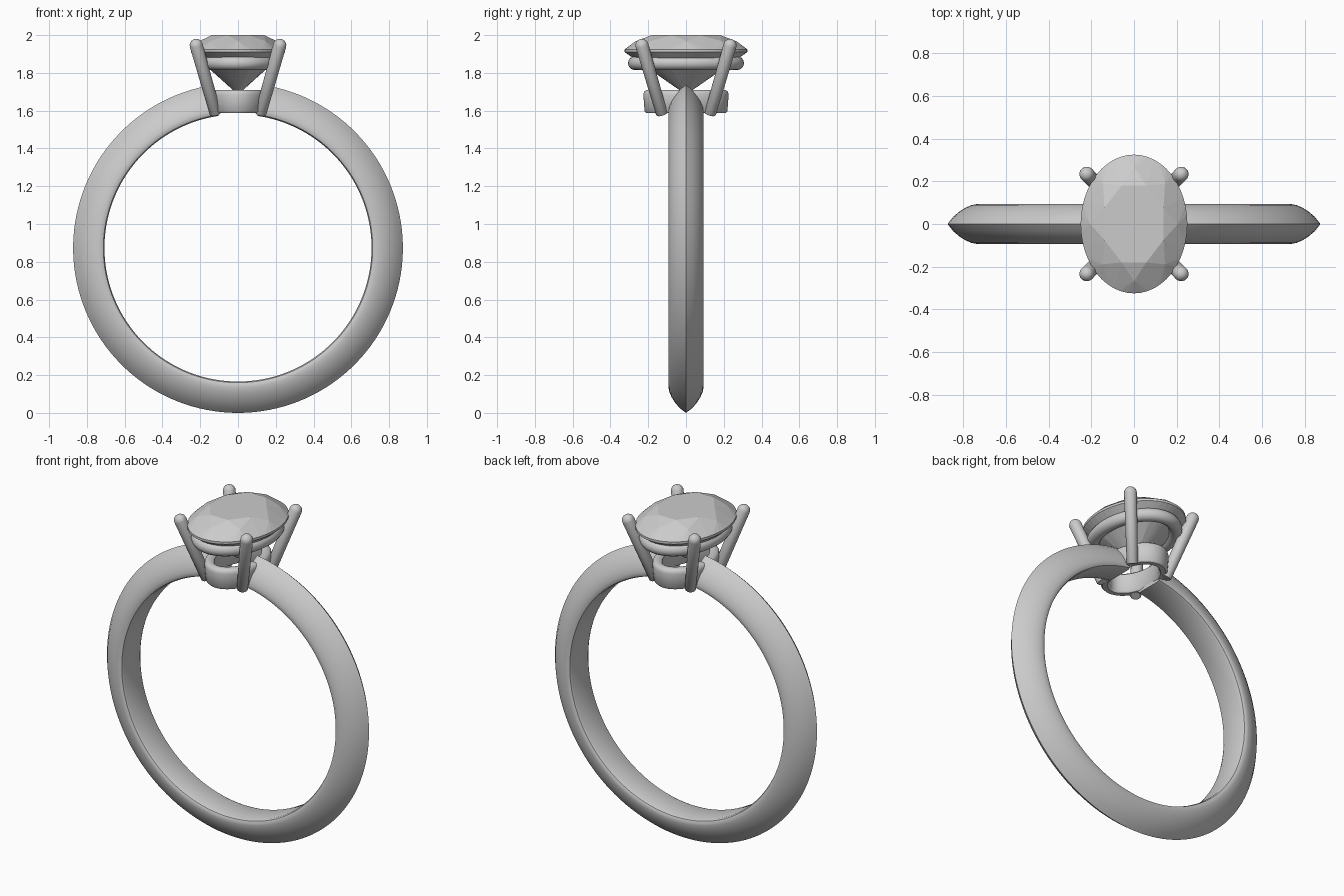
import bpy, bmesh
from math import sin, cos, pi, radians, hypot, asin
from mathutils import Vector

if "Cube" in bpy.data.objects:
    bpy.data.objects.remove(bpy.data.objects["Cube"])

BAND_Z = 0.873      # height of the finger hole centre
BORE = 0.707        # finger hole radius


def finish(name, bm, smooth=True):
    bmesh.ops.recalc_face_normals(bm, faces=bm.faces)
    mesh = bpy.data.meshes.new(name)
    bm.to_mesh(mesh)
    bm.free()
    obj = bpy.data.objects.new(name, mesh)
    bpy.context.collection.objects.link(obj)
    if smooth:
        bpy.ops.object.select_all(action='DESELECT')
        obj.select_set(True)
        bpy.context.view_layer.objects.active = obj
        bpy.ops.object.shade_smooth_by_angle(angle=radians(40))
    return obj


def ring(name, a, b, profile, n, place, arc=None):
    """Sweep a closed (outward, along-axis) profile round an ellipse or an arc of it."""
    bm = bmesh.new()
    start, end = arc or (0, 2 * pi)
    loops = []
    for i in range(n + (1 if arc else 0)):
        t = start + (end - start) * i / n
        nx, ny = b * cos(t), a * sin(t)
        k = hypot(nx, ny)
        loops.append([bm.verts.new(place(a * cos(t) + nx / k * o, b * sin(t) + ny / k * o, h))
                      for o, h in profile])
    m = len(profile)
    for i in range(n):
        p, q = loops[i], loops[(i + 1) % len(loops)]
        for j in range(m):
            bm.faces.new((p[j], p[(j + 1) % m], q[(j + 1) % m], q[j]))
    if arc:
        bm.faces.new(loops[0])
        bm.faces.new(loops[-1])
    return finish(name, bm)


def flat(x, y, h):
    return (x, y, h)


def upright(x, y, h):
    return (x, h, BAND_Z + y)


# Knife-edge band, open where the seat sits
half = [(0, 0.075), (0.006, 0.088), (0.017, 0.093), (0.032, 0.093), (0.055, 0.088),
        (0.083, 0.076), (0.11, 0.059), (0.14, 0.034)]
band_profile = half + [(0.166, 0)] + [(o, -h) for o, h in reversed(half)]
gap = asin(0.115 / 0.79)
ring("band", BORE, BORE, band_profile, 128, upright, (pi / 2 + gap, 2.5 * pi - gap))

# Oval seat collar with softened edges
seat_profile = [(-0.05, 1.60), (-0.04, 1.587), (-0.012, 1.587), (-0.003, 1.597), (0.004, 1.685),
                (0, 1.70), (-0.012, 1.71), (-0.038, 1.71), (-0.05, 1.70)]
ring("seat", 0.155, 0.222, seat_profile, 64, flat)

# Round-wire gallery rail under the stone
wire = [(0.037 * cos(2 * pi * k / 16), 1.852 + 0.037 * sin(2 * pi * k / 16)) for k in range(16)]
ring("gallery_rail", 0.19, 0.27, wire, 64, flat)


# Four leaning prongs with domed tips
def prong(name, sx, sy):
    foot = Vector((sx * 0.118, sy * 0.127, 1.58))
    tip = Vector((sx * 0.221, sy * 0.233, 1.945))
    axis = (tip - foot).normalized()
    turn = axis.to_track_quat('Z', 'Y')
    length = (tip - foot).length
    levels = [(0.026, 0), (0.031, 0.006), (0.035, length)]
    levels += [(0.035 * cos(radians(d)), length + 0.035 * sin(radians(d))) for d in (18, 36, 54, 72, 84)]
    bm = bmesh.new()
    loops = [[bm.verts.new(foot + turn @ Vector((r * cos(2 * pi * k / 20), r * sin(2 * pi * k / 20), h)))
              for k in range(20)] for r, h in levels]
    for p, q in zip(loops, loops[1:]):
        for k in range(20):
            bm.faces.new((p[k], p[(k + 1) % 20], q[(k + 1) % 20], q[k]))
    bm.faces.new(loops[0])
    bm.faces.new(loops[-1])
    finish(name, bm)


for sx, side in ((-1, "left"), (1, "right")):
    for sy, end in ((-1, "front"), (1, "back")):
        prong(f"{end}_{side}_prong", sx, sy)

# Oval brilliant stone: table, crown, girdle, pavilion and culet as a convex hull
bm = bmesh.new()


def oval(scale, z, n, turn=0.0):
    for k in range(n):
        t = 2 * pi * (k + turn) / n
        bm.verts.new((0.25 * scale * cos(t), 0.325 * scale * sin(t), z))


oval(0.60, 2.0, 8, 0.5)
oval(0.82, 1.968, 8)
oval(1.0, 1.924, 48)
oval(1.0, 1.910, 48)
oval(0.50, 1.795, 8, 0.5)
bm.verts.new((0, 0, 1.685))
bmesh.ops.convex_hull(bm, input=bm.verts)
bmesh.ops.dissolve_limit(bm, angle_limit=radians(1), verts=bm.verts, edges=bm.edges)
finish("stone", bm, smooth=False)
